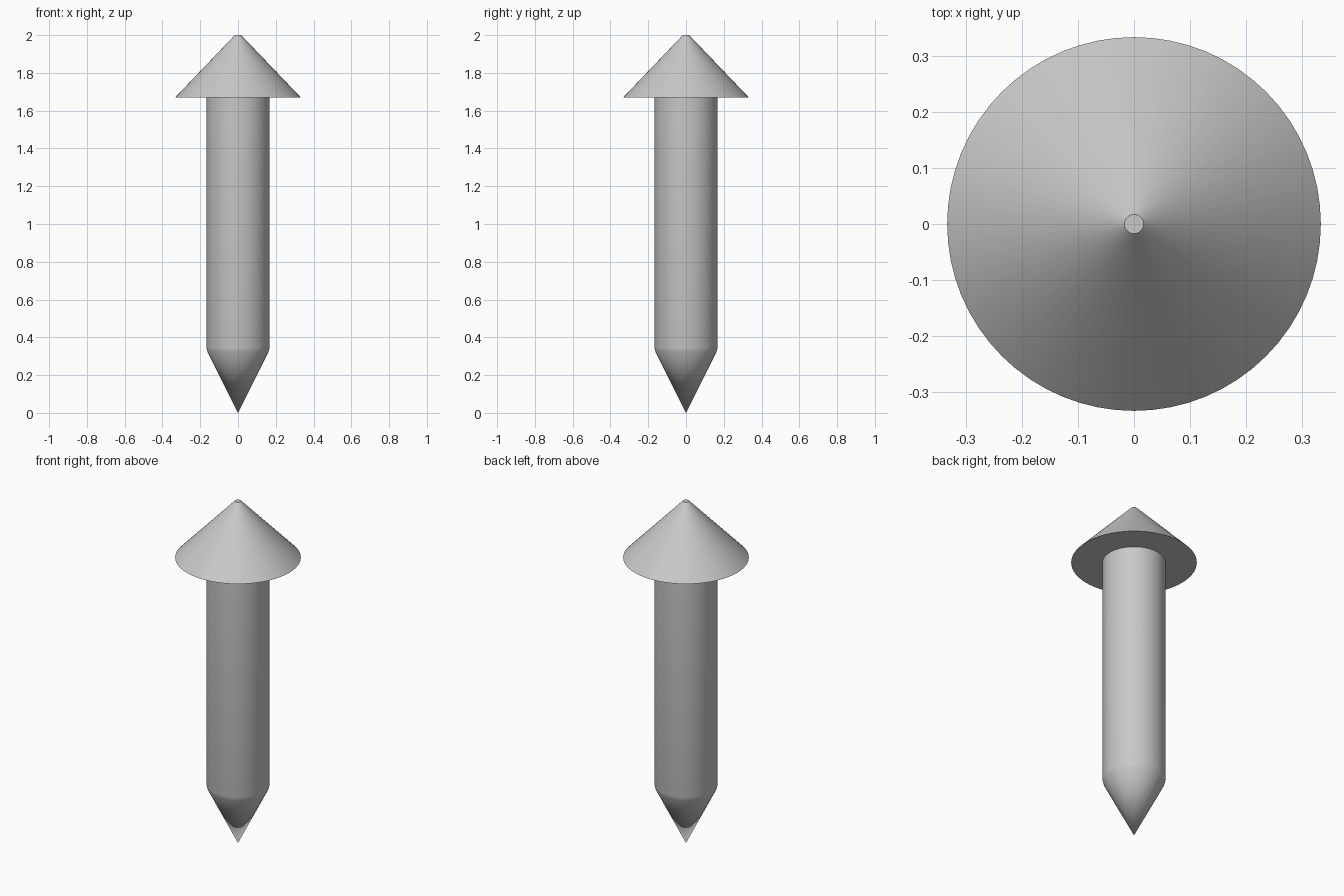
import bpy
import bmesh
import math

if "Cube" in bpy.data.objects:
    bpy.data.objects.remove(bpy.data.objects["Cube"], do_unlink=True)

SIDES = 64

grey = bpy.data.materials.new("light_grey")
grey.use_nodes = True
colour = (0.58, 0.58, 0.58, 1)
grey.diffuse_color = colour
grey.node_tree.nodes["Principled BSDF"].inputs["Base Color"].default_value = colour


def lathe(name, profile):
    """Spin (radius, height) points about z; the ends sit on the axis."""
    bm = bmesh.new()
    verts = [bm.verts.new((r, 0, z)) for r, z in profile]
    edges = [bm.edges.new(pair) for pair in zip(verts, verts[1:])]
    bmesh.ops.spin(bm, geom=verts + edges, cent=(0, 0, 0), axis=(0, 0, 1),
                   angle=math.tau, steps=SIDES, use_duplicate=False)
    bmesh.ops.remove_doubles(bm, verts=bm.verts, dist=0.0001)
    bmesh.ops.recalc_face_normals(bm, faces=bm.faces)
    mesh = bpy.data.meshes.new(name)
    bm.to_mesh(mesh)
    bm.free()
    mesh.materials.append(grey)
    obj = bpy.data.objects.new(name, mesh)
    bpy.context.collection.objects.link(obj)
    bpy.ops.object.select_all(action="DESELECT")
    obj.select_set(True)
    bpy.context.view_layer.objects.active = obj
    bpy.ops.object.shade_smooth_by_angle(angle=math.radians(30))
    return obj


# Shaft with a pointed foot and a softened shoulder, set slightly into the cap
lathe("pointed_shaft", [(0, 0), (0.14, 0.28), (0.162, 0.324),
                        (0.167, 0.345), (0.167, 1.7), (0, 1.7)])

# Wide conical cap with a tiny flat top
lathe("conical_cap", [(0, 1.67), (0.333, 1.67), (0.017, 2), (0, 2)])
